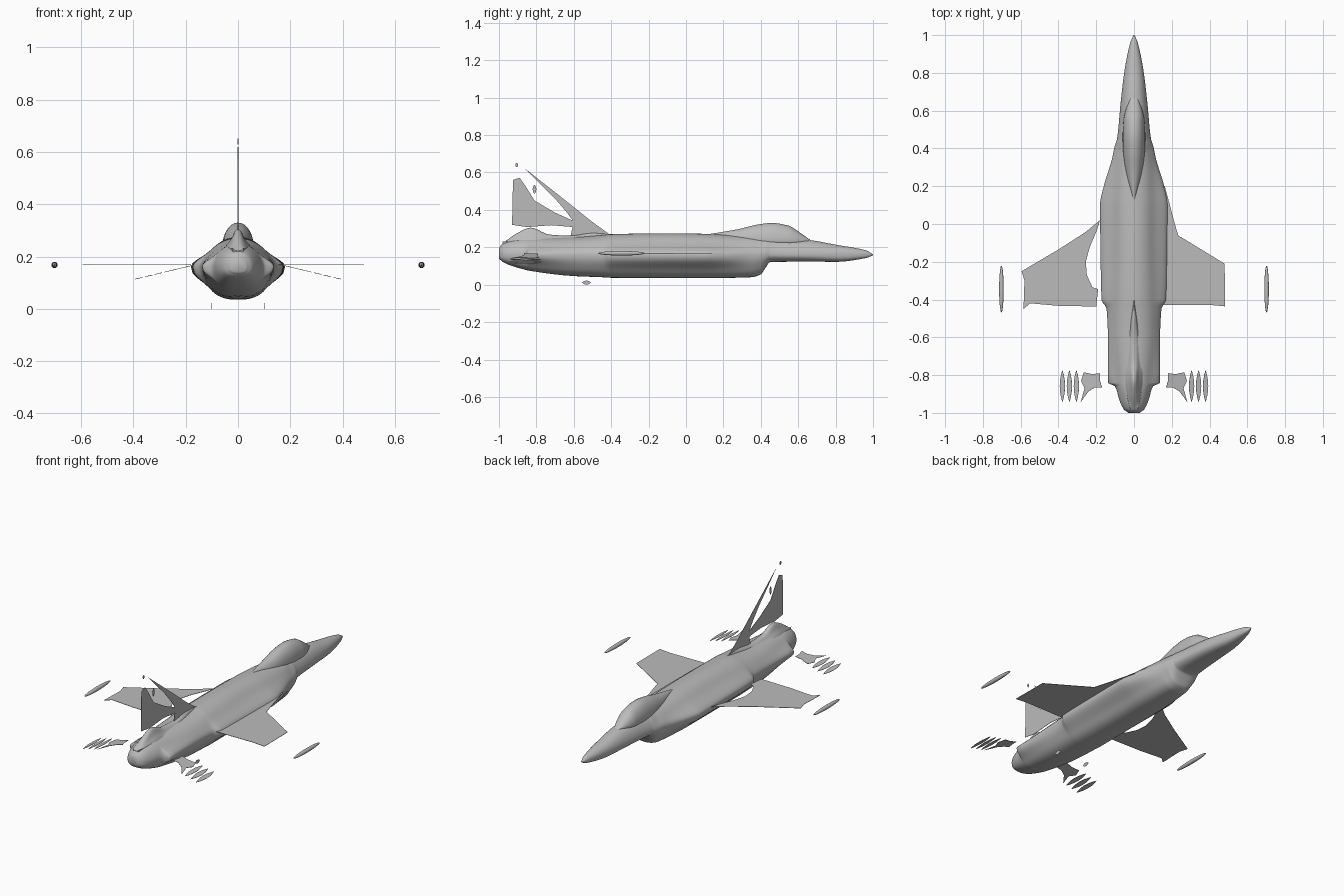
import bpy, bmesh, math
from mathutils import Vector

cube = bpy.data.objects.get("Cube")
if cube:
    bpy.data.objects.remove(cube, do_unlink=True)

grey = bpy.data.materials.new("airframe grey")
grey.use_nodes = True
colour = (0.5, 0.5, 0.5, 1)
grey.diffuse_color = colour
grey.node_tree.nodes["Principled BSDF"].inputs["Base Color"].default_value = colour


def finish(bm, name, smooth=True):
    bmesh.ops.recalc_face_normals(bm, faces=bm.faces)
    mesh = bpy.data.meshes.new(name)
    bm.to_mesh(mesh)
    bm.free()
    mesh.materials.append(grey)
    obj = bpy.data.objects.new(name, mesh)
    bpy.context.collection.objects.link(obj)
    if smooth:
        bpy.ops.object.select_all(action="DESELECT")
        obj.select_set(True)
        bpy.context.view_layer.objects.active = obj
        bpy.ops.object.shade_smooth_by_angle(angle=math.radians(50))
    return obj


def refine(rows, steps=5):
    """Monotone cubic interpolation of stations along the first column."""
    def slope(i, c):
        if i in (0, len(rows) - 1):
            i = min(i, len(rows) - 2)
            return (rows[i + 1][c] - rows[i][c]) / (rows[i + 1][0] - rows[i][0])
        a, b = [(rows[j + 1][c] - rows[j][c]) / (rows[j + 1][0] - rows[j][0]) for j in (i - 1, i)]
        return 0 if a * b <= 0 else 2 * a * b / (a + b)
    out = []
    for i in range(len(rows) - 1):
        h = rows[i + 1][0] - rows[i][0]
        for k in range(steps):
            t = k / steps
            row = [rows[i][0] + h * t]
            for c in range(1, len(rows[0])):
                p, q = rows[i][c], rows[i + 1][c]
                e = t * t * (3 - 2 * t)
                row.append(p + (q - p) * e + h * t * (1 - t) *
                           ((1 - t) * slope(i, c) - t * slope(i + 1, c)))
            out.append(row)
    return out + [rows[-1]]


def loft(name, rows, mid, power=0.75, sides=56):
    """Skin over stations: y, top, bottom, core half width, edge half width."""
    bm = bmesh.new()
    rings = []
    for y, top, bottom, core, edge in refine(rows):
        ring = []
        for k in range(sides):
            a = math.tau * k / sides
            c, s = math.cos(a), math.sin(a)
            p = power if s < 0 else 1
            x = core * abs(c) ** p + (edge - core) * abs(c) ** 14
            z = mid + ((top - mid) * s if s > 0 else (bottom - mid) * abs(s) ** p)
            ring.append(bm.verts.new((math.copysign(x, c), y, z)))
        rings.append(ring)
    for a, b in zip(rings, rings[1:]):
        for k in range(sides):
            n = (k + 1) % sides
            bm.faces.new((a[k], a[n], b[n], b[k]))
    bm.faces.new(rings[0])
    bm.faces.new(rings[-1])
    return finish(bm, name)


def plate(name, outline, place, thick=0.002):
    """Thin flat panel; place maps outline points into space."""
    bm = bmesh.new()
    face = bm.faces.new([bm.verts.new(place(u, v)) for u, v in outline])
    face.normal_update()
    shift = face.normal * thick
    bmesh.ops.translate(bm, verts=bm.verts, vec=-shift / 2)
    new = bmesh.ops.extrude_face_region(bm, geom=[face], use_keep_orig=True)["geom"]
    bmesh.ops.translate(bm, verts=[g for g in new if isinstance(g, bmesh.types.BMVert)], vec=shift)
    return finish(bm, name, False)


def lens(u, v, width, height, n=8):
    """Pointed oval outline, pointed along v."""
    side = [(math.sin(math.pi * k / n), math.cos(math.pi * k / n)) for k in range(n + 1)]
    return ([(u + width * s * s, v + height * c) for s, c in side] +
            [(u - width * s * s, v + height * c) for s, c in side[-2:0:-1]])


# Fuselage with chin intake, side strakes and rounded tail
loft("fuselage", [
    (-1, .195, .14, .03, .03), (-.98, .22, .122, .055, .055),
    (-.93, .24, .1, .075, .078), (-.86, .25, .08, .092, .1),
    (-.84, .25, .075, .095, .137), (-.6, .255, .046, .12, .138),
    (-.45, .265, .04, .125, .145), (-.4, .27, .037, .125, .172),
    (-.1, .275, .035, .12, .178), (.1, .272, .035, .12, .18),
    (.2, .268, .036, .115, .16), (.35, .26, .04, .1, .115),
    (.4, .258, .055, .09, .105), (.425, .256, .09, .09, .098),
    (.45, .255, .12, .085, .09), (.65, .24, .124, .068, .07),
    (.8, .214, .122, .052, .052), (.96, .184, .142, .02, .02),
    (1, .163, .157, .003, .003)], .162)

# Cockpit canopy
loft("canopy", [
    (.12, .27, .23, .01, .01), (.28, .297, .2, .045, .045),
    (.38, .321, .2, .057, .057), (.46, .33, .2, .06, .06),
    (.55, .315, .2, .056, .056), (.6, .285, .2, .045, .045),
    (.67, .235, .21, .015, .015)], .235, 1, 32)

# Raised spine below the fin
loft("dorsal_ridge", [
    (-.98, .222, .19, .02, .02), (-.9, .277, .2, .028, .04),
    (-.83, .305, .2, .026, .05), (-.73, .268, .2, .03, .05),
    (-.62, .262, .2, .03, .05), (-.5, .276, .2, .018, .04),
    (-.39, .27, .2, .003, .01)], .23, 1, 32)

# Wings
flat = lambda x, y: (x, y, .168)
plate("left_wing", [
    (.1, .2), (.163, .2), (.19, .1), (.2, .06), (.225, -.03), (.236, -.065), (.25, -.07),
    (.48, -.21), (.482, -.436), (.4, -.428), (.15, -.43), (.1, -.4)], flat)
plate("right_wing", [
    (-.18, .02), (-.26, -.045), (-.4, -.135), (-.595, -.25), (-.58, -.3), (-.585, -.45),
    (-.55, -.42), (-.4, -.433), (-.2, -.437), (-.19, -.345), (-.22, -.335),
    (-.25, -.27), (-.255, -.2), (-.235, -.125), (-.195, -.03)], flat)

# Upright fin and its swept leading blade
upright = lambda y, z: (0, y, z)
plate("fin", [
    (-.925, .56), (-.89, .572), (-.86, .53), (-.81, .45), (-.7, .385), (-.6, .34),
    (-.6, .308), (-.72, .318), (-.85, .308), (-.93, .32)], upright)
plate("fin_leading_blade", [
    (-.41, .27), (-.5, .335), (-.65, .455), (-.86, .62), (-.8, .56), (-.7, .46),
    (-.64, .39), (-.6, .335), (-.62, .25), (-.45, .25)], upright)
plate("fin_tip_sliver", lens(-.905, .64, .008, .012), upright)
plate("fin_middle_sliver", lens(-.81, .51, .01, .025), upright)

for side, sign in (("left", 1), ("right", -1)):
    # Wing tip pods
    bm = bmesh.new()
    bmesh.ops.create_uvsphere(bm, u_segments=20, v_segments=16, radius=1)
    for v in bm.verts:
        v.co = Vector((sign * .702 + v.co.x * .012, -.345 + v.co.y * .125, .168 + v.co.z * .012))
    finish(bm, side + "_tip_pod")

    # Drooping tailplane: root panel and three oval panels
    droop = lambda x, y: (sign * x, y, .16 - .24 * (x - .2))
    plate(side + "_tailplane_root", [
        (.17, -.865), (.18, -.83), (.18, -.79), (.22, -.795), (.265, -.785), (.28, -.83),
        (.262, -.87), (.282, -.942), (.24, -.885), (.205, -.865)], droop)
    for i in range(3):
        plate(f"{side}_tailplane_panel_{i + 1}",
              lens(.305 + .037 * i, -.858, .014, .085), droop)

    # Small belly fin
    plate(side + "_belly_fin", [(y, z) for z, y in lens(.011, -.532, .011, .024)],
          lambda y, z: (sign * .1, y, z))
